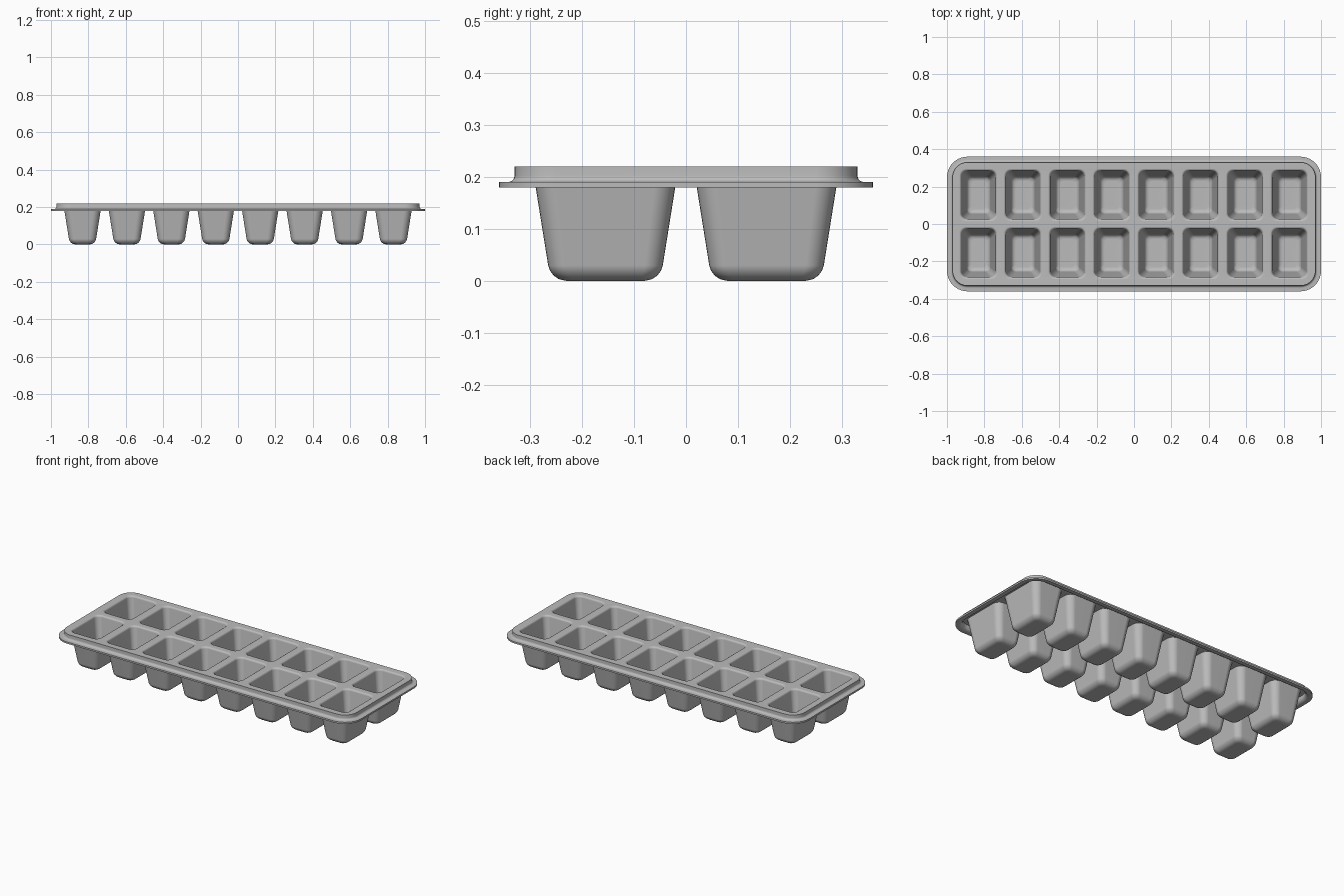
import bpy, bmesh, math

if "Cube" in bpy.data.objects:
    bpy.data.objects.remove(bpy.data.objects["Cube"])

# Overall sizes
FLANGE_X, FLANGE_Y, FLANGE_R = 1.0, 0.36, 0.11
MOUTH_X, MOUTH_Y, MOUTH_R = 0.1025, 0.14, 0.035
COLS, PITCH, ROW_Y = 8, 0.2375, 0.155
THICK = 0.01

# Profiles as (inset, height)
RIM = [(0, .19), (.018, .19), (.024, .192), (.028, .196), (.03, .202), (.03, .22)]
LIP = [(0, .22), (.004, .219), (.008, .216), (.011, .21)]


def cup_profile():
    """Rounded lip, sloping wall and rounded floor edge."""
    floor, radius, wall = .01, .027, .039
    bend = [math.radians(a) for a in (10, 28, 46, 64, 90)]
    return LIP + [(wall + radius * (1 - math.cos(a)), floor + radius * (1 - math.sin(a)))
                  for a in bend]


def ring(bm, cx, cy, hx, hy, r, z, seg):
    """Rounded rectangle of vertices."""
    verts = []
    for q, (sx, sy) in enumerate([(1, 1), (-1, 1), (-1, -1), (1, -1)]):
        for i in range(seg + 1):
            a = math.pi / 2 * (q + i / seg)
            verts.append(bm.verts.new((cx + sx * (hx - r) + r * math.cos(a),
                                       cy + sy * (hy - r) + r * math.sin(a), z)))
    return verts


def skin(bm, a, b):
    """Quads between two matching rings."""
    for i in range(len(a)):
        j = (i + 1) % len(a)
        bm.faces.new((a[i], a[j], b[j], b[i]))


def close_edges(bm, verts):
    return [bm.edges.new((verts[i - 1], verts[i])) for i in range(len(verts))]


bm = bmesh.new()

# Flange and upright rim
rim = [ring(bm, 0, 0, FLANGE_X - d, FLANGE_Y - d, FLANGE_R - d, z, 10) for d, z in RIM]

# Cup mouths
centres = [((c - (COLS - 1) / 2) * PITCH, s * ROW_Y) for c in range(COLS) for s in (-1, 1)]
profile = cup_profile()
cups = [[ring(bm, x, y, MOUTH_X - d, MOUTH_Y - d, MOUTH_R - d * .25, z, 6)
         for d, z in profile] for x, y in centres]

# Flat deck around the mouths
edges = close_edges(bm, rim[-1])
for cup in cups:
    edges += close_edges(bm, cup[0])
bmesh.ops.triangle_fill(bm, edges=edges, use_beauty=True, normal=(0, 0, 1))

# Rim and cup walls, cup floors
for a, b in zip(rim, rim[1:]):
    skin(bm, a, b)
for cup in cups:
    for a, b in zip(cup, cup[1:]):
        skin(bm, a, b)
    bm.faces.new(cup[-1])

bmesh.ops.recalc_face_normals(bm, faces=bm.faces)
bm.normal_update()
bm.faces.ensure_lookup_table()
if bm.faces[-1].normal.z < 0:
    bmesh.ops.reverse_faces(bm, faces=bm.faces)

mesh = bpy.data.meshes.new("ice_cube_tray")
bm.to_mesh(mesh)
bm.free()
tray = bpy.data.objects.new("ice_cube_tray", mesh)
bpy.context.collection.objects.link(tray)

# Grey plastic
mat = bpy.data.materials.new("grey_plastic")
mat.use_nodes = True
colour = (.5, .5, .5, 1)
mat.diffuse_color = colour
mat.node_tree.nodes["Principled BSDF"].inputs["Base Color"].default_value = colour
mesh.materials.append(mat)

# Thin shell with smooth rounded shading
bpy.context.view_layer.objects.active = tray
tray.select_set(True)
shell = tray.modifiers.new("shell", 'SOLIDIFY')
shell.thickness = THICK
shell.offset = -1
shell.use_even_offset = True
bpy.ops.object.modifier_apply(modifier="shell")
bpy.ops.object.shade_smooth_by_angle(angle=math.radians(35))
normals = tray.modifiers.new("flat_face_normals", 'WEIGHTED_NORMAL')
normals.keep_sharp = True
